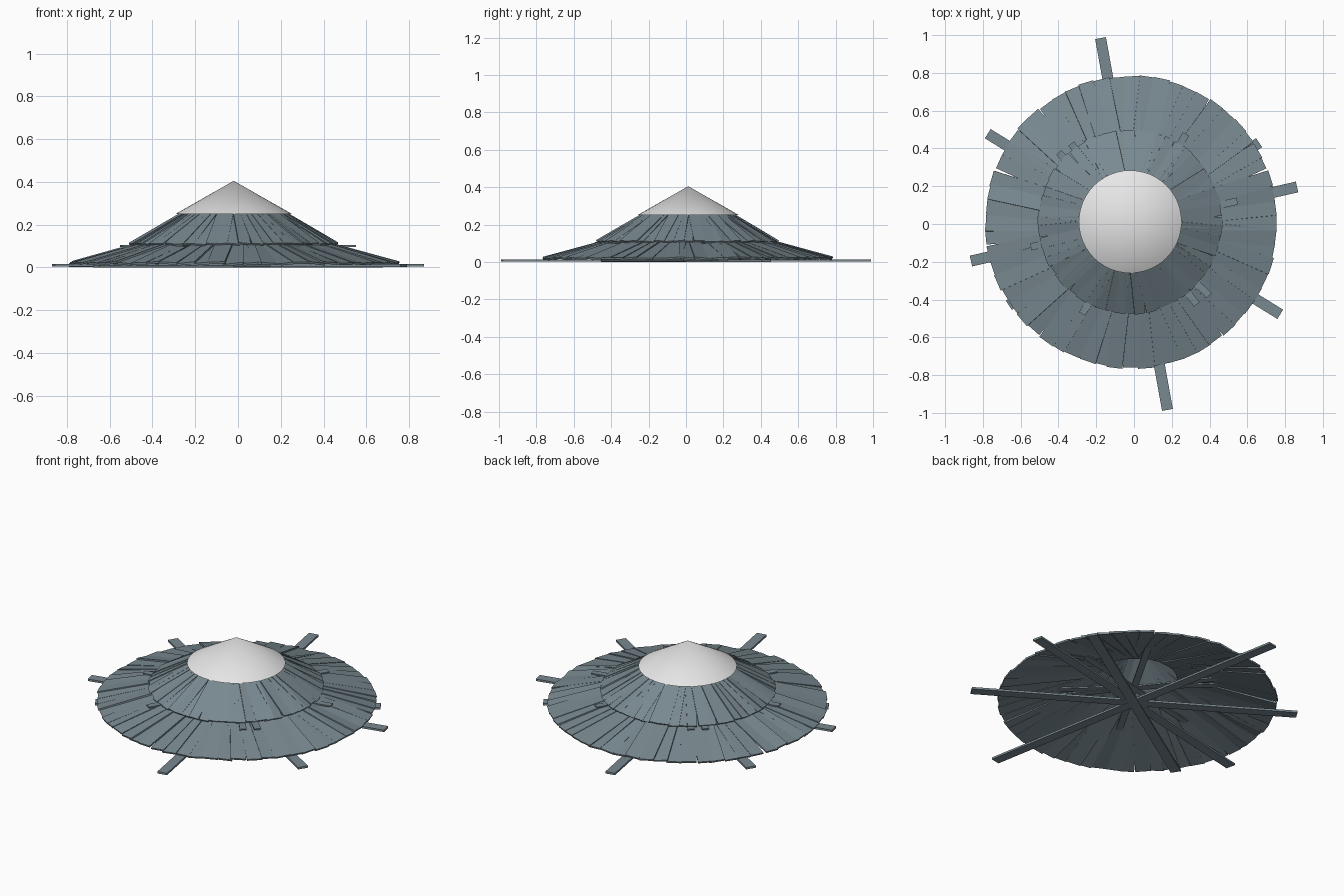
import bpy, bmesh, math, random
from mathutils import Matrix, Vector

if "Cube" in bpy.data.objects:
    bpy.data.objects.remove(bpy.data.objects["Cube"])

random.seed(7)


def material(name, rgb):
    m = bpy.data.materials.new(name)
    m.diffuse_color = (*rgb, 1)
    m.use_nodes = True
    m.node_tree.nodes["Principled BSDF"].inputs["Base Color"].default_value = m.diffuse_color
    return m


WOOD = material("weathered blue grey wood", (0.19, 0.25, 0.28))
GREY = material("light grey cap", (0.8, 0.8, 0.8))


def make_object(name, bm, mat):
    mesh = bpy.data.meshes.new(name)
    bm.to_mesh(mesh)
    bm.free()
    mesh.materials.append(mat)
    ob = bpy.data.objects.new(name, mesh)
    bpy.context.collection.objects.link(ob)
    return ob


def box(bm, size, matrix):
    bmesh.ops.create_cube(bm, size=1, matrix=matrix @ Matrix.Diagonal((*size, 1)))


def plank_ring(name, centre, count, inner, outer, width, thick):
    """Sloping boards laid radially; inner and outer are (radius, height)."""
    bm = bmesh.new()
    for i in range(count):
        a = 2 * math.pi * (i + random.uniform(-0.12, 0.12)) / count
        r0, z0 = inner
        r1, z1 = outer[0] + random.uniform(-0.006, 0.004), outer[1]
        length = math.hypot(r1 - r0, z1 - z0)
        tilt = math.atan2(z0 - z1, r1 - r0)
        lift = random.uniform(-0.003, 0.003)
        roll = math.radians(random.uniform(-7, 7))
        m = (Matrix.Translation((*centre, 0)) @ Matrix.Rotation(a, 4, 'Z')
             @ Matrix.Translation(((r0 + r1) / 2, 0, (z0 + z1) / 2 + lift))
             @ Matrix.Rotation(tilt, 4, 'Y') @ Matrix.Rotation(roll, 4, 'X'))
        box(bm, (length, width * random.uniform(0.95, 1.1), thick), m)
    return make_object(name, bm, WOOD)


def crossed_beams(name, beams, z, width, thick):
    """Flat beams through the centre; each is (angle in degrees, half length)."""
    bm = bmesh.new()
    for i, (deg, half) in enumerate(beams):
        m = (Matrix.Translation((0, 0, z + 0.0015 * i))
             @ Matrix.Rotation(math.radians(deg), 4, 'Z'))
        box(bm, (2 * half, width, thick), m)
    return make_object(name, bm, WOOD)


# two tiers of roof boards
plank_ring("lower_roof_planks", (-0.015, 0.01), 60, (0.22, 0.168), (0.773, 0.018), 0.083, 0.01)
plank_ring("upper_roof_planks", (-0.02, 0.012), 56, (0.06, 0.355), (0.485, 0.108), 0.056, 0.008)

# supporting beams under each tier
crossed_beams("lower_beams", [(33, 0.79), (100.2, 1.0), (148.3, 0.91), (12.8, 0.885)],
              0.006, 0.058, 0.012)
crossed_beams("upper_beams", [(12.5, 0.56), (60, 0.55), (128, 0.54), (136.5, 0.55)],
              0.1, 0.038, 0.008)

# conical cap
bm = bmesh.new()
bmesh.ops.create_cone(bm, cap_ends=False, segments=48, radius1=0.272, radius2=0,
                      depth=0.155, matrix=Matrix.Translation((-0.02, 0.012, 0.3275)))
cap = make_object("roof_cap", bm, GREY)
for p in cap.data.polygons:
    p.use_smooth = True
